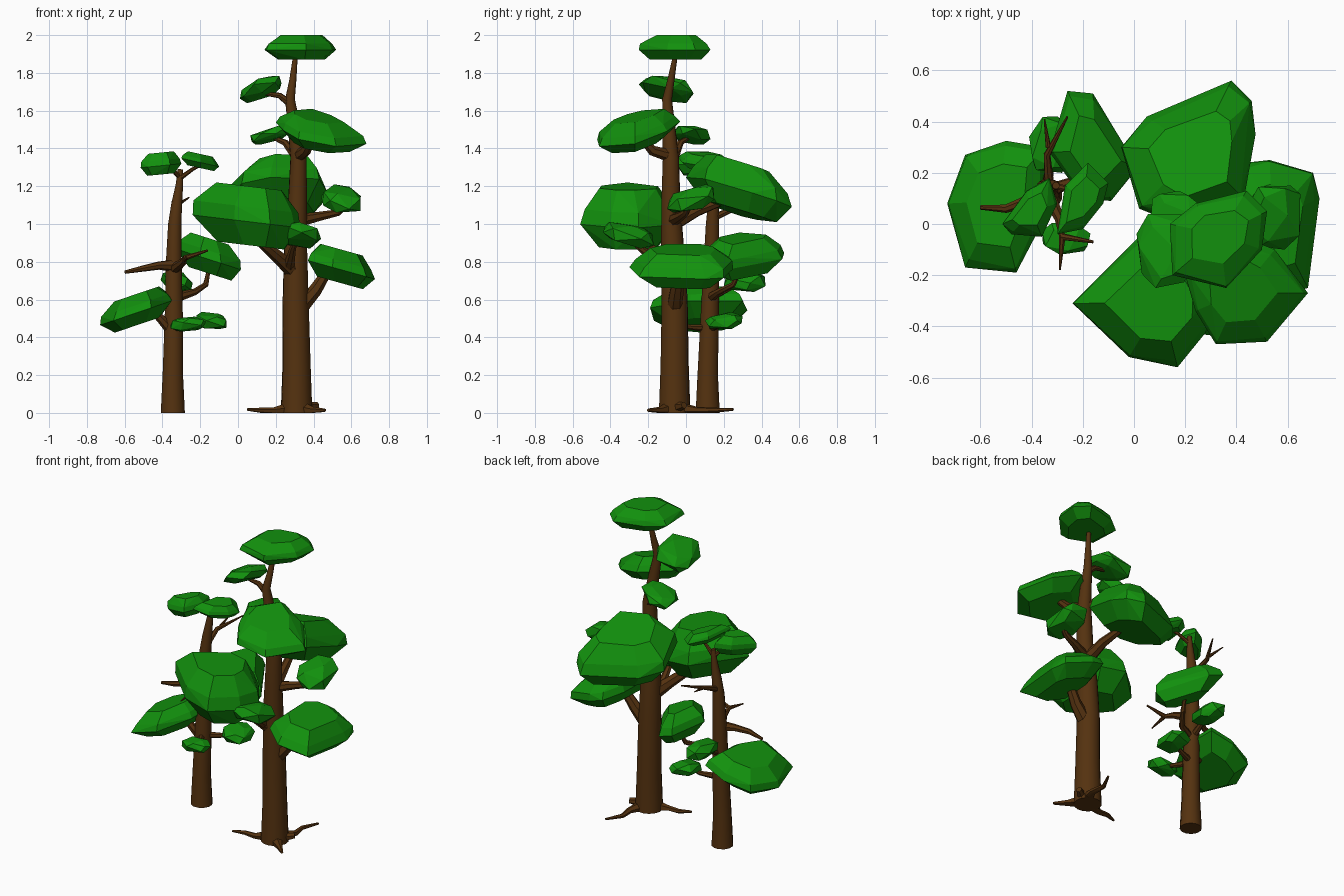
import bpy, bmesh, math, random
from mathutils import Vector, Quaternion

if "Cube" in bpy.data.objects:
    bpy.data.objects.remove(bpy.data.objects["Cube"])

random.seed(7)


def material(name, color):
    m = bpy.data.materials.new(name)
    m.diffuse_color = color
    m.use_nodes = True
    m.node_tree.nodes["Principled BSDF"].inputs["Base Color"].default_value = m.diffuse_color
    return m


BARK = material("bark", (0.09, 0.032, 0.005, 1))
LEAF = material("leaf", (0.006, 0.28, 0.004, 1))


def finish(name, bm, mat):
    me = bpy.data.meshes.new(name)
    bmesh.ops.recalc_face_normals(bm, faces=bm.faces)
    bm.to_mesh(me)
    bm.free()
    me.materials.append(mat)
    ob = bpy.data.objects.new(name, me)
    bpy.context.collection.objects.link(ob)
    return ob


def tube(name, pts, sides=8):
    """Tapered limb through (x, y, z, radius) points, never below the ground."""
    bm = bmesh.new()
    p = [Vector(q[:3]) for q in pts]
    rings, prev, n = [], None, None
    for i, c in enumerate(p):
        d = (p[min(i + 1, len(p) - 1)] - p[max(i - 1, 0)]).normalized()
        if prev is None:
            if name.endswith("trunk"):
                d = Vector((0, 0, 1))
            n = d.orthogonal().normalized()
        else:
            n = prev.rotation_difference(d) @ n
        prev = d
        ring = []
        for k in range(sides):
            v = c + Quaternion(d, k * math.tau / sides) @ n * pts[i][3]
            v.z = max(v.z, 0)
            ring.append(bm.verts.new(v))
        rings.append(ring)
    for a, b in zip(rings, rings[1:]):
        for k in range(sides):
            j = (k + 1) % sides
            bm.faces.new((a[k], a[j], b[j], b[k]))
    bm.faces.new(rings[0][::-1])
    bm.faces.new(rings[-1])
    ob = finish(name, bm, BARK)
    with bpy.context.temp_override(object=ob, active_object=ob, selected_objects=[ob],
                                   selected_editable_objects=[ob]):
        bpy.ops.object.shade_smooth_by_angle(angle=math.radians(40))


def hull(name, pts, box):
    """Convex hull of points stretched to fit a box (None keeps an axis)."""
    lo = [min(q[i] for q in pts) for i in range(3)]
    hi = [max(q[i] for q in pts) for i in range(3)]
    bm = bmesh.new()
    for q in pts:
        bm.verts.new([q[i] if b is None else
                      b[0] + (q[i] - lo[i]) / (hi[i] - lo[i]) * (b[1] - b[0])
                      for i, b in enumerate(box)])
    ret = bmesh.ops.convex_hull(bm, input=bm.verts[:])
    bmesh.ops.delete(bm, geom=[v for v in bm.verts if not v.link_faces], context="VERTS")
    bmesh.ops.dissolve_limit(bm, angle_limit=math.radians(8),
                             verts=bm.verts[:], edges=bm.edges[:])
    return finish(name, bm, LEAF)


def clump(name, x0, x1, y0, y1, z0, z1, kx=0, ky=0, n=18):
    """Small faceted clump: a slanted, slightly boxy blob."""
    pts = []
    for i in range(n):
        z = 1 - 2 * (i + 0.5) / n
        a = i * 2.39996 + random.uniform(-0.35, 0.35)
        r = math.sqrt(1 - z * z)
        x, y, z = [math.copysign(abs(c) ** 0.8, c)
                   for c in (r * math.cos(a), r * math.sin(a), z)]
        pts.append((x, y, z * 0.8 + kx * x + ky * y))
    hull(name, pts, ((x0, x1), (y0, y1), (z0, z1)))


def slab(name, outline, z0, z1, kx=0, ky=0):
    """Large clump: plan outline as rim, smaller rings above and below, slanted."""
    cx = sum(p[0] for p in outline) / len(outline)
    cy = sum(p[1] for p in outline) / len(outline)
    spread = max(p[0] for p in outline) - min(p[0] for p in outline)
    h = max(0.4 * (z1 - z0), 0.5 * (z1 - z0 - 0.6 * (abs(kx) + abs(ky)) * spread))
    pts = []
    for s, z in ((.62, h), (.95, .3 * h), (1, -.2 * h), (.68, -h)):
        for x, y in outline:
            t = s if s == 1 else s + random.uniform(-.08, .04)
            dx, dy = t * (x - cx), t * (y - cy)
            pts.append((cx + dx, cy + dy, z + kx * dx + ky * dy))
    hull(name, pts, (None, None, (z0, z1)))


# Trunks
tube("large_trunk", [(.31, -.06, 0, .084), (.31, -.06, .25, .075), (.305, -.06, .6, .069),
                     (.305, -.07, .85, .062), (.315, -.08, 1.1, .051), (.32, -.08, 1.35, .043),
                     (.30, -.09, 1.5, .035), (.275, -.10, 1.66, .026),
                     (.29, -.08, 1.76, .019), (.305, -.055, 1.9, .012)], 14)
tube("small_trunk", [(-.345, .115, 0, .066), (-.345, .115, .2, .056), (-.34, .125, .5, .05),
                     (-.34, .135, .8, .043), (-.335, .14, 1.0, .036), (-.325, .145, 1.1, .03),
                     (-.31, .15, 1.21, .02), (-.305, .15, 1.29, .014)], 12)

# Branches of the large tree
large_branches = {
    "left": [(.31, -.07, .74, .05), (.22, -.14, .82, .036), (.07, -.27, .95, .022)],
    "front": [(.27, -.12, .78, .03), (.29, -.24, .87, .018), (.31, -.3, .93, .012)],
    "right_low": [(.33, -.06, .56, .045), (.41, -.05, .65, .036), (.48, -.03, .76, .025)],
    "right_high": [(.33, -.07, 1.02, .035), (.43, -.03, 1.04, .025), (.53, .0, 1.06, .018), (.58, .02, 1.1, .012)],
    "back": [(.31, -.07, 1.0, .04), (.29, .06, 1.07, .03), (.25, .22, 1.13, .02)],
    "upper_front": [(.32, -.08, 1.36, .035), (.36, -.18, 1.39, .028), (.4, -.25, 1.47, .018)],
    "upper_left": [(.32, -.07, 1.34, .028), (.25, -.03, 1.43, .018), (.18, .02, 1.46, .01)],
    "crown_left": [(.285, -.1, 1.63, .022), (.22, -.1, 1.68, .016), (.14, -.1, 1.69, .009)],
}
# Branches of the small tree
small_branches = {
    "bare_left": [(-.33, .12, .78, .035), (-.42, .09, .78, .022), (-.5, .06, .765, .017), (-.60, .065, .745, .009)],
    "bare_front": [(-.34, .12, .76, .03), (-.29, .02, .8, .02), (-.28, -.05, .82, .015), (-.16, -.07, .86, .006)],
    "front_twig": [(-.28, -.05, .82, .013), (-.29, -.18, .8, .004)],
    "bare_back": [(-.33, .14, 1.03, .02), (-.34, .27, 1.09, .014), (-.26, .42, 1.14, .004)],
    "back_twig": [(-.335, .3, 1.1, .011), (-.35, .41, 1.12, .003)],
    "right": [(-.33, .13, .61, .028), (-.23, .17, .64, .018), (-.17, .25, .68, .015), (-.15, .3, .78, .009)],
    "low_right": [(-.33, .13, .45, .022), (-.22, .17, .46, .014), (-.15, .19, .49, .009)],
    "low_front": [(-.34, .11, .45, .022), (-.29, .02, .455, .014), (-.27, -.05, .47, .009)],
    "low_left": [(-.34, .12, .42, .03), (-.41, .1, .5, .024), (-.47, .09, .56, .016)],
    "low_back": [(-.34, .14, .62, .024), (-.33, .23, .66, .015), (-.32, .3, .7, .008)],
    "crown_right": [(-.31, .15, 1.24, .014), (-.24, .13, 1.29, .01), (-.18, .11, 1.32, .006)],
    "crown_left": [(-.31, .15, 1.25, .014), (-.36, .1, 1.3, .01), (-.4, .07, 1.32, .006)],
}
for tree, group in (("large", large_branches), ("small", small_branches)):
    for key, pts in group.items():
        tube(f"{tree}_branch_{key}", pts, 7)

# Roots spreading from the large tree
for i, pts in enumerate([
        [(.28, -.07, .02, .04), (.19, -.1, .012, .018), (.12, -.1, .014, .014), (.05, -.13, .018, .007)],
        [(.33, -.04, .02, .04), (.37, .06, .012, .02), (.36, .15, .014, .014), (.41, .25, .018, .007)],
        [(.34, -.09, .02, .04), (.40, -.14, .012, .02), (.46, -.2, .014, .009)],
        [(.36, -.05, .03, .03), (.42, -.01, .04, .018)]]):
    tube(f"root_{i + 1}", pts, 6)

# Large leaf clumps drawn from their plan outlines
slab("large_leaves_top", [(.15, -.2), (.14, 0), (.24, .08), (.44, .13), (.52, .05), (.5, -.1), (.36, -.25)], 1.87, 2.0)
slab("large_leaves_upper_front", [(.2, -.2), (.24, -.34), (.32, -.47), (.52, -.46), (.68, -.27), (.55, -.1), (.38, -.03)],
     1.375, 1.61, -.25, .3)
slab("large_leaves_back", [(-.05, .3), (.05, .42), (.38, .56), (.46, .48), (.475, .35), (.43, .1), (.17, 0), (.02, .06)],
     1.01, 1.37, .1, -.35)
slab("large_leaves_front_left", [(-.24, -.31), (-.02, -.52), (.17, -.56), (.3, -.4), (.33, -.25), (.2, -.07), (.02, -.05)],
     .865, 1.22, -.12, 0)
slab("large_leaves_right_low", [(.38, .1), (.44, .24), (.53, .25), (.7, .2), (.725, .1), (.68, -.25), (.5, -.3), (.37, -.2)],
     .655, .895, -.3, 0)
slab("small_leaves_low_left", [(-.73, .08), (-.66, .27), (-.5, .325), (-.35, .3), (-.35, .02), (-.46, -.19), (-.66, -.17)],
     .425, .67, .4, 0)
slab("small_leaves_back_right", [(-.33, .28), (-.26, .52), (-.16, .51), (-.03, .3), (.015, .22), (-.09, .09), (-.2, .1)],
     .70, .955, -.35, 0)
slab("small_leaves_crown_left", [(-.515, 0), (-.42, .13), (-.33, .18), (-.3, .08), (-.36, -.05), (-.48, -.04)],
     1.255, 1.385, .1, 0)
slab("small_leaves_crown_right", [(-.3, -.04), (-.27, .15), (-.18, .24), (-.1, .16), (-.12, .08), (-.2, -.02)],
     1.28, 1.385, -.25, 0)

# Small leaf clumps: x, y, z ranges and slopes
for name, *b in [
        ("large_leaves_crown_left", .01, .23, -.25, .04, 1.64, 1.785, .6, -.4),
        ("large_leaves_upper_left", .065, .29, -.07, .13, 1.42, 1.52, .6, -.2),
        ("large_leaves_right_high", .44, .65, -.10, .15, 1.06, 1.21, -.15, .4),
        ("large_leaves_front", .19, .44, -.44, -.17, .87, 1.01, -.2, -.4),
        ("small_leaves_low_back", -.41, -.24, .20, .42, .64, .75, -.2),
        ("small_leaves_low_front", -.36, -.17, -.12, .01, .43, .51, .1),
        ("small_leaves_low_right", -.22, -.06, .10, .30, .445, .535, -.2, .2)]:
    clump(name, *b)
